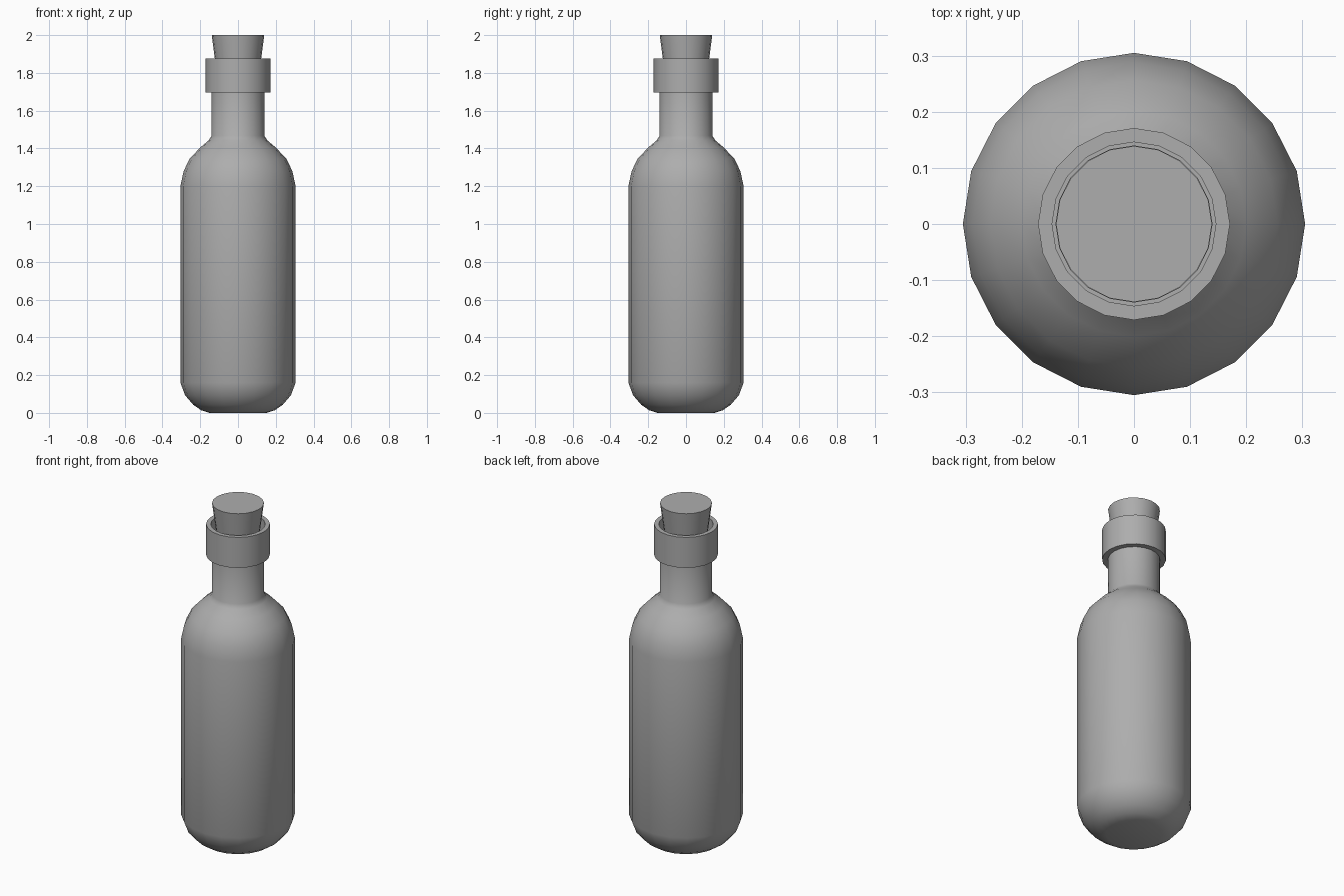
import bpy, bmesh, math

if "Cube" in bpy.data.objects:
    bpy.data.objects.remove(bpy.data.objects["Cube"])

SIDES = 20

grey = bpy.data.materials.new("plain grey")
grey.diffuse_color = (0.42, 0.42, 0.42, 1)
grey.use_nodes = True
grey.node_tree.nodes["Principled BSDF"].inputs["Base Color"].default_value = grey.diffuse_color


def lathe(name, profile, closed=False, sharp_angle=40):
    """Spin (radius, z) points, listed bottom to top on the outside, around z."""
    bm = bmesh.new()
    rings = []
    for r, z in profile:
        rings.append([bm.verts.new((r * math.cos(2 * math.pi * i / SIDES),
                                    r * math.sin(2 * math.pi * i / SIDES), z))
                      for i in range(SIDES)])
    pairs = list(zip(rings, rings[1:]))
    if closed:
        pairs.append((rings[-1], rings[0]))
    else:
        bm.faces.new(rings[0][::-1])
        bm.faces.new(rings[-1])
    for low, high in pairs:
        for i in range(SIDES):
            j = (i + 1) % SIDES
            bm.faces.new((low[i], low[j], high[j], high[i]))
    bmesh.ops.recalc_face_normals(bm, faces=bm.faces)
    mesh = bpy.data.meshes.new(name)
    bm.to_mesh(mesh)
    bm.free()
    mesh.materials.append(grey)
    obj = bpy.data.objects.new(name, mesh)
    bpy.context.collection.objects.link(obj)
    bpy.ops.object.select_all(action='DESELECT')
    obj.select_set(True)
    bpy.context.view_layer.objects.active = obj
    bpy.ops.object.shade_smooth_by_angle(angle=math.radians(sharp_angle))
    return obj


# Rounded body, shoulder and straight neck
lathe("bottle_body", [
    (0.15, 0.0), (0.195, 0.014), (0.237, 0.043), (0.28, 0.093), (0.305, 0.16),
    (0.305, 1.20), (0.288, 1.28), (0.256, 1.345), (0.20, 1.405),
    (0.155, 1.443), (0.14, 1.467), (0.14, 1.76)], sharp_angle=60)

# Hollow collar around the mouth
lathe("neck_collar", [
    (0.138, 1.695), (0.171, 1.695), (0.171, 1.875), (0.146, 1.875),
    (0.146, 1.75), (0.138, 1.75)], closed=True)

# Tapered stopper
lathe("stopper", [(0.105, 1.74), (0.139, 2.0)])
